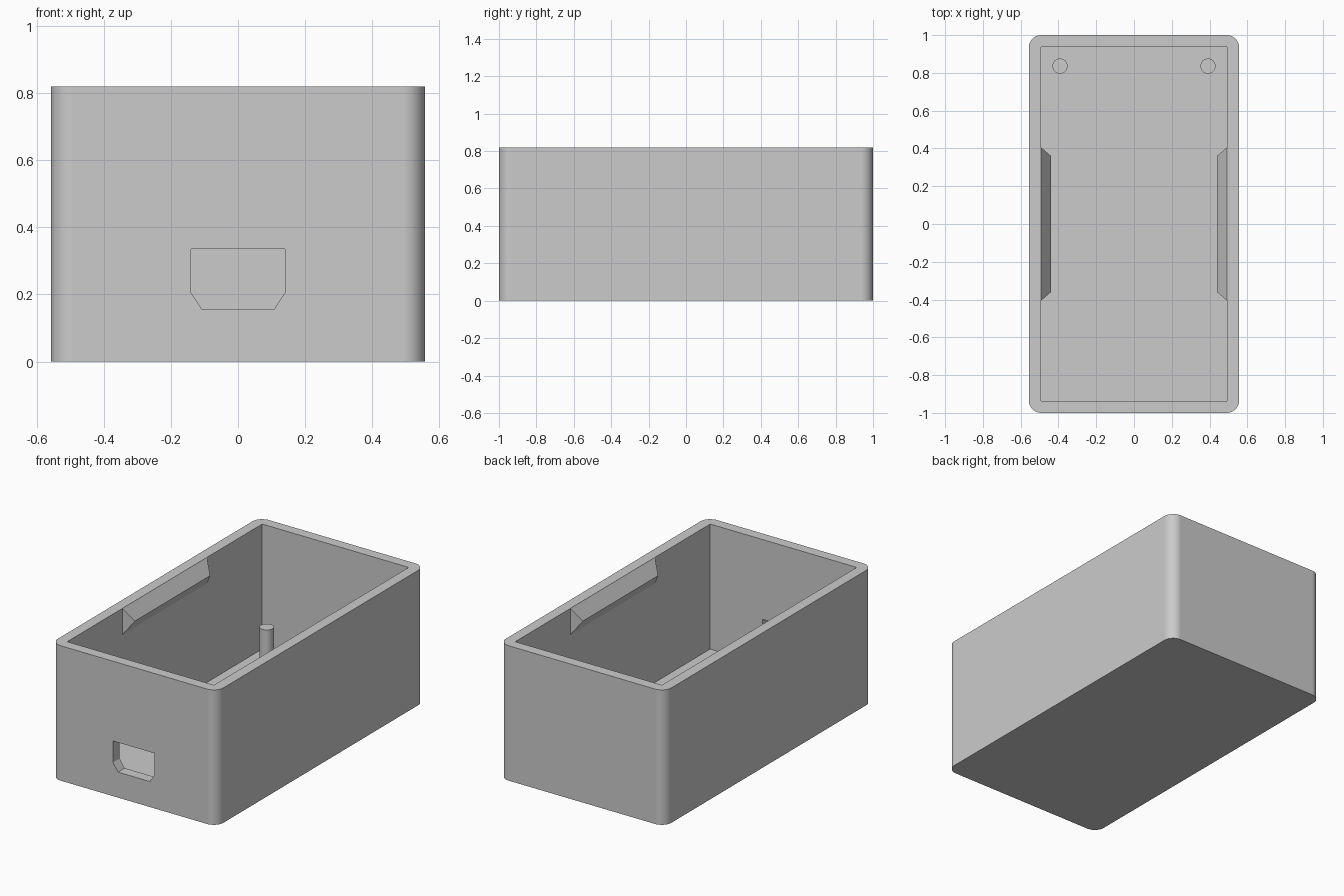
import bpy, bmesh, math

cube = bpy.data.objects.get("Cube")
if cube:
    bpy.data.objects.remove(cube, do_unlink=True)

# Overall sizes
HX, HY, HEIGHT = 0.557, 1.0, 0.82
WALL, FLOOR, RADIUS = 0.064, 0.06, 0.066
IX, IY = HX - WALL, HY - WALL

grey = bpy.data.materials.new("plain_grey")
grey.use_nodes = True
COLOUR = (0.6, 0.6, 0.6, 1)
grey.diffuse_color = COLOUR
grey.node_tree.nodes["Principled BSDF"].inputs["Base Color"].default_value = COLOUR


def finish(name, bm):
    """Turn a bmesh into a named grey object."""
    bmesh.ops.recalc_face_normals(bm, faces=bm.faces)
    mesh = bpy.data.meshes.new(name)
    bm.to_mesh(mesh)
    bm.free()
    mesh.materials.append(grey)
    obj = bpy.data.objects.new(name, mesh)
    bpy.context.collection.objects.link(obj)
    return obj


def prism(name, points, offset):
    """Extrude a closed outline along an offset."""
    bm = bmesh.new()
    face = bm.faces.new([bm.verts.new(p) for p in points])
    result = bmesh.ops.extrude_face_region(bm, geom=[face], use_keep_orig=True)
    verts = [v for v in result["geom"] if isinstance(v, bmesh.types.BMVert)]
    bmesh.ops.translate(bm, verts=verts, vec=offset)
    return finish(name, bm)


def select(obj):
    bpy.ops.object.select_all(action="DESELECT")
    obj.select_set(True)
    bpy.context.view_layer.objects.active = obj


def cut(obj, cutter):
    mod = obj.modifiers.new("cut", "BOOLEAN")
    mod.operation = "DIFFERENCE"
    mod.solver = "EXACT"
    mod.object = cutter
    select(obj)
    bpy.ops.object.modifier_apply(modifier=mod.name)
    bpy.data.objects.remove(cutter, do_unlink=True)


# Case: rounded outer block
outline = []
STEPS = 12
for i, (sx, sy) in enumerate([(1, 1), (-1, 1), (-1, -1), (1, -1)]):
    for k in range(STEPS + 1):
        a = math.pi / 2 * (i + k / STEPS)
        outline.append((sx * (HX - RADIUS) + RADIUS * math.cos(a),
                        sy * (HY - RADIUS) + RADIUS * math.sin(a), 0))
case = prism("case", outline, (0, 0, HEIGHT))

# Square-cornered cavity, open at the top
cavity = prism("cavity_cutter",
               [(-IX, -IY, FLOOR), (IX, -IY, FLOOR), (IX, IY, FLOOR), (-IX, IY, FLOOR)],
               (0, 0, HEIGHT))
cut(case, cavity)

# Connector opening through the front wall
half = [(0.107, 0.155), (0.14, 0.205), (0.14, 0.335)]
port = half + [(-x, z) for x, z in reversed(half)]
cut(case, prism("port_cutter", [(x, -HY - 0.1, z) for x, z in port], (0, 0.1 + 2 * WALL, 0)))
select(case)
bpy.ops.object.shade_smooth_by_angle(angle=math.radians(30))
weighted = case.modifiers.new("even_shading", "WEIGHTED_NORMAL")
weighted.keep_sharp = True

# Support pegs at the back, and ridge-shaped clips on the side walls
PEG_TOP = 0.26
for side, label in ((-1, "right"), (1, "left")):
    bpy.ops.mesh.primitive_cylinder_add(
        vertices=32, radius=0.04, depth=PEG_TOP - FLOOR,
        location=(side * 0.392, 0.836, (PEG_TOP + FLOOR) / 2))
    peg = bpy.context.object
    peg.name = label + "_peg"
    peg.data.materials.append(grey)
    bpy.ops.object.shade_smooth_by_angle(angle=math.radians(30))

    bm = bmesh.new()
    top, mid, low = HEIGHT - 0.001, 0.74, 0.66
    ends = []
    for s in (-1, 1):
        ends.append([bm.verts.new(p) for p in (
            (side * IX, s * 0.406, top),
            (side * (IX - 0.053), s * 0.361, mid),
            (side * IX, s * 0.406, low))])
    front, back = ends
    bm.faces.new(front)
    bm.faces.new(back)
    for i in range(3):
        j = (i + 1) % 3
        bm.faces.new((front[i], front[j], back[j], back[i]))
    finish(label + "_clip", bm)
